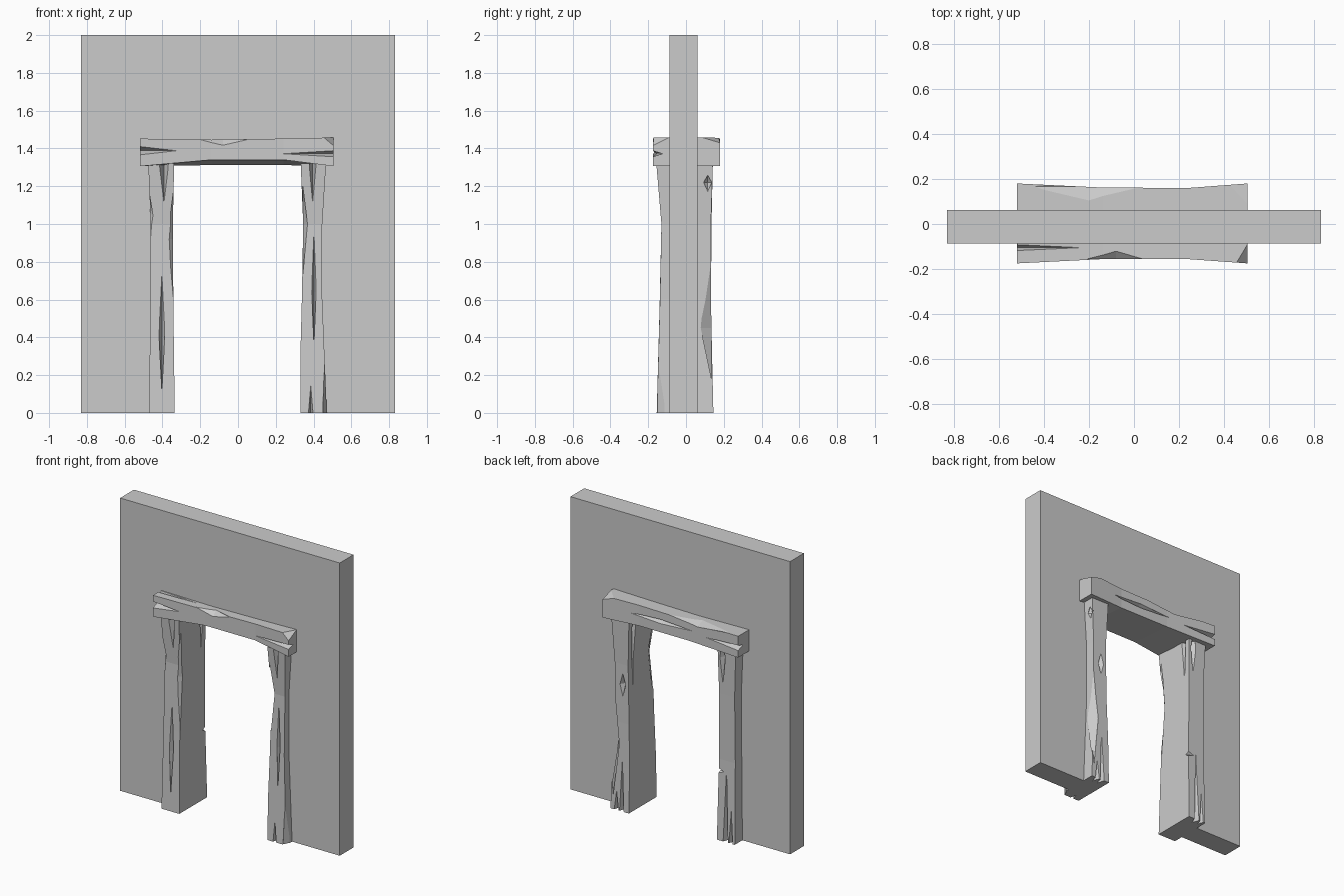
import bpy, bmesh
from mathutils import Vector


def add_object(name, bm):
    bmesh.ops.recalc_face_normals(bm, faces=bm.faces)
    mesh = bpy.data.meshes.new(name)
    bm.to_mesh(mesh)
    bm.free()
    ob = bpy.data.objects.new(name, mesh)
    bpy.context.collection.objects.link(ob)
    return ob


def loft(name, rings):
    """Beam with a four-cornered section at every ring."""
    bm = bmesh.new()
    loops = [[bm.verts.new(p) for p in ring] for ring in rings]
    for a, b in zip(loops, loops[1:]):
        for i in range(4):
            j = (i + 1) % 4
            bm.faces.new((a[i], a[j], b[j], b[i]))
    bm.faces.new(loops[0])
    bm.faces.new(loops[-1])
    return add_object(name, bm)


def carve(ob, cracks):
    """Cut pointed splits: centre x, y, z and half sizes x, y, z."""
    bm = bmesh.new()
    for cx, cy, cz, hx, hy, hz in cracks:
        c = Vector((cx, cy, cz))
        xs = [bm.verts.new(c + Vector((s * hx, 0, 0))) for s in (-1, 1)]
        ys = [bm.verts.new(c + Vector((0, s * hy, 0))) for s in (-1, 1)]
        zs = [bm.verts.new(c + Vector((0, 0, s * hz))) for s in (-1, 1)]
        for x in xs:
            for y in ys:
                for z in zs:
                    bm.faces.new((x, y, z))
        # each octahedron gets outward normals below
    cutter = add_object(ob.name + "_cutter", bm)
    cutter.hide_render = True
    mod = ob.modifiers.new("splits", "BOOLEAN")
    mod.operation = "DIFFERENCE"
    mod.solver = "EXACT"
    mod.use_self = True
    mod.object = cutter
    bpy.context.view_layer.objects.active = ob
    bpy.ops.object.modifier_apply(modifier=mod.name)
    bpy.data.objects.remove(cutter)


def post(name, sections, cracks):
    rings = [[(x0, y0, z), (x1, y0, z), (x1, y1, z), (x0, y1, z)]
             for z, x0, x1, y0, y1 in sections]
    carve(loft(name, rings), cracks)


# Wall with the doorway cut out of its outline
outline = [(-.83, 0), (-.4, 0), (-.4, 1.38), (.4, 1.38),
           (.4, 0), (.83, 0), (.83, 2), (-.83, 2)]
bm = bmesh.new()
face = bm.faces.new([bm.verts.new((x, -.087, z)) for x, z in outline])
ext = bmesh.ops.extrude_face_region(bm, geom=[face], use_keep_orig=True)
moved = [v for v in ext["geom"] if isinstance(v, bmesh.types.BMVert)]
bmesh.ops.translate(bm, verts=moved, vec=(0, .149, 0))
add_object("wall", bm)

# Left post
post("left_post", [
    (0, -.47, -.335, -.155, .145),
    (.55, -.465, -.342, -.14, .132),
    (1.0, -.462, -.345, -.13, .135),
    (1.32, -.475, -.338, -.157, .142)], [
    (-.392, -.155, 1.32, .024, .05, .3),
    (-.403, -.142, .4, .016, .03, .42),
    (-.342, -.135, .92, .025, .03, .36),
    (-.475, -.133, 1.05, .025, .03, .27),
    (-.338, .09, 1.32, .05, .02, .33),
    (-.375, .14, 1.25, .02, .03, .2),
    (-.40, .145, 0, .018, .05, .65),
    (-.44, .145, 0, .014, .04, .25),
    (-.337, .135, .47, .045, .035, .018)])

# Right post
post("right_post", [
    (0, .33, .47, -.155, .145),
    (.3, .33, .458, -.146, .138),
    (.6, .338, .446, -.138, .132),
    (1.0, .345, .446, -.13, .132),
    (1.32, .332, .466, -.157, .142)], [
    (.395, -.155, 1.32, .018, .05, .3),
    (.402, -.136, .64, .012, .03, .38),
    (.385, -.155, 0, .012, .045, .16),
    (.468, -.15, 0, .022, .04, .48),
    (.343, -.13, 1.0, .025, .05, .3),
    (.45, .135, .45, .04, .06, .4),
    (.455, .115, 1.22, .03, .025, .05),
    (.335, .085, 1.32, .04, .02, .6),
    (.385, .133, .86, .022, .035, .08),
    (.385, .145, 0, .016, .05, .42),
    (.425, .145, 0, .016, .05, .14)])

# Lintel, hollowed slightly along the front underside
lintel_rings = [[(x, y0, zf), (x, y1, zb), (x, y1, zt), (x, y0, zt)]
                for x, y0, y1, zf, zb, zt in [
                    (-.52, -.175, .18, 1.306, 1.306, 1.452),
                    (-.14, -.156, .162, 1.34, 1.312, 1.446),
                    (.24, -.156, .16, 1.34, 1.312, 1.452),
                    (.505, -.175, .18, 1.306, 1.306, 1.458)]]
carve(loft("lintel", lintel_rings), [
    (-.52, -.175, 1.388, .24, .05, .022),
    (-.52, -.105, 1.452, .32, .013, .04),
    (.505, -.175, 1.372, .43, .05, .016),
    (-.08, -.156, 1.447, .13, .035, .03),
    (.505, -.175, 1.46, .055, .09, .045),
    (-.2, .166, 1.45, .25, .07, .025),
    (.505, .18, 1.46, .1, .1, .03),
    (-.52, .18, 1.372, .33, .05, .018),
    (.08, .16, 1.385, .26, .03, .015)])
